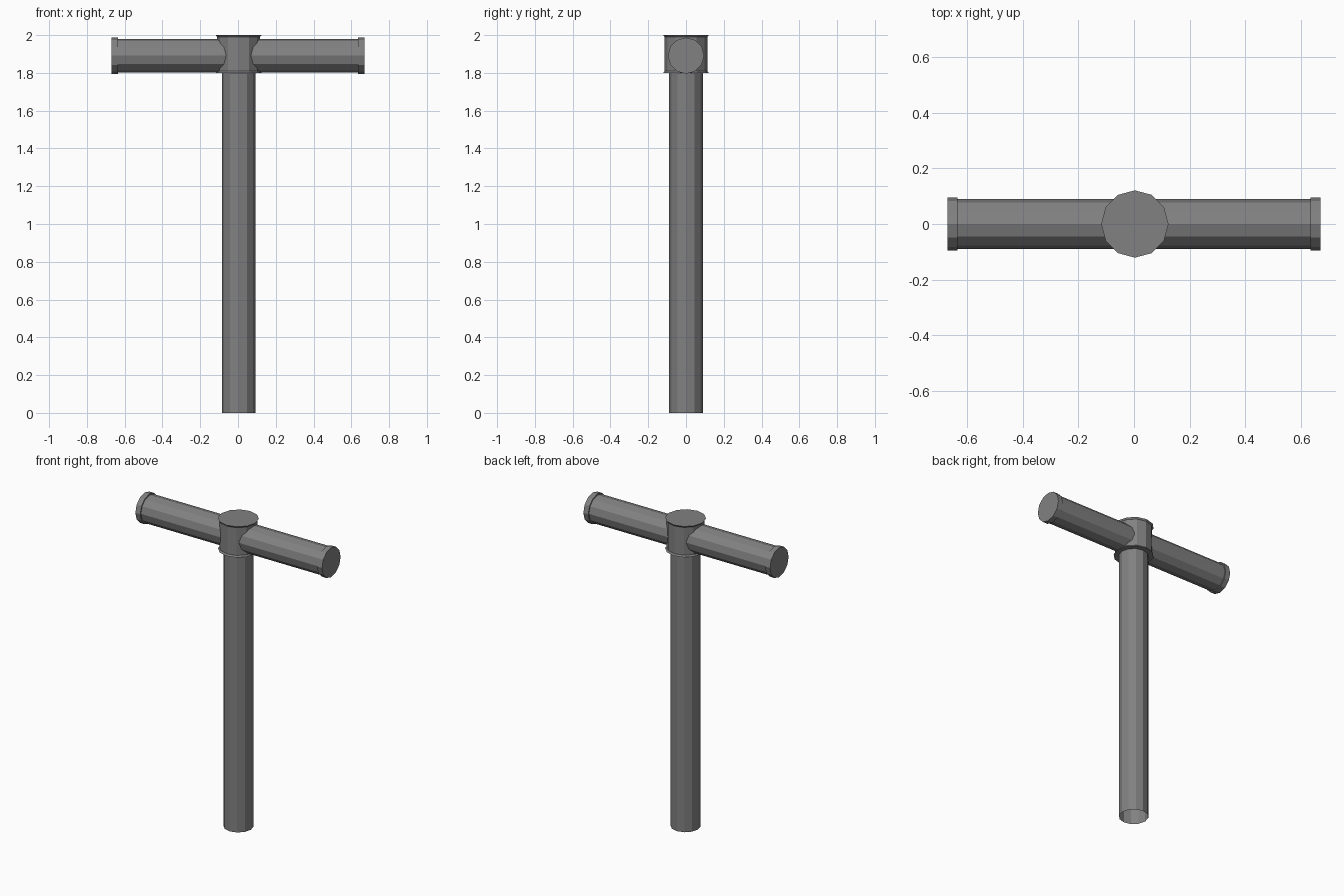
import bpy, bmesh, math
from mathutils import Matrix

if "Cube" in bpy.data.objects:
    bpy.data.objects.remove(bpy.data.objects["Cube"])

SIDES = 12

# Dark grey metal
metal = bpy.data.materials.new("dark_metal")
metal.diffuse_color = (0.22, 0.22, 0.22, 1)
metal.use_nodes = True
metal.node_tree.nodes["Principled BSDF"].inputs["Base Color"].default_value = metal.diffuse_color


def lathe(name, profile, matrix=Matrix(), cap_start=True, cap_end=True):
    """Flat-faced 12-sided turning from (radius, height) points."""
    bm = bmesh.new()
    rings = []
    for r, h in profile:
        rings.append([bm.verts.new((r * math.cos(2 * math.pi * i / SIDES),
                                    r * math.sin(2 * math.pi * i / SIDES), h))
                      for i in range(SIDES)])
    for a, b in zip(rings, rings[1:]):
        for i in range(SIDES):
            j = (i + 1) % SIDES
            bm.faces.new((a[i], a[j], b[j], b[i]))
    if cap_start:
        bm.faces.new(rings[0][::-1])
    if cap_end:
        bm.faces.new(rings[-1])
    bm.transform(matrix)
    mesh = bpy.data.meshes.new(name)
    bm.to_mesh(mesh)
    bm.free()
    mesh.materials.append(metal)
    obj = bpy.data.objects.new(name, mesh)
    bpy.context.collection.objects.link(obj)
    return obj


shift = Matrix.Translation((0.003, 0, 0))

# Upright pipe, open at the foot
lathe("post", [(0.089, 0), (0.089, 1.81)], shift, cap_start=False, cap_end=False)

# Joint with thin flared rims at both ends
lathe("joint", [(0.121, 1.80), (0.113, 1.81), (0.113, 1.99), (0.121, 2.0)], shift)

# Side arms, each with a slightly wider end collar
for side, name in ((1, "right_arm"), (-1, "left_arm")):
    place = Matrix.Translation((0, 0, 1.891)) @ Matrix.Rotation(side * math.pi / 2, 4, 'Y')
    lathe(name, [(0.089, 0.0), (0.089, 0.635), (0.096, 0.635), (0.096, 0.67)],
          place, cap_start=False)
